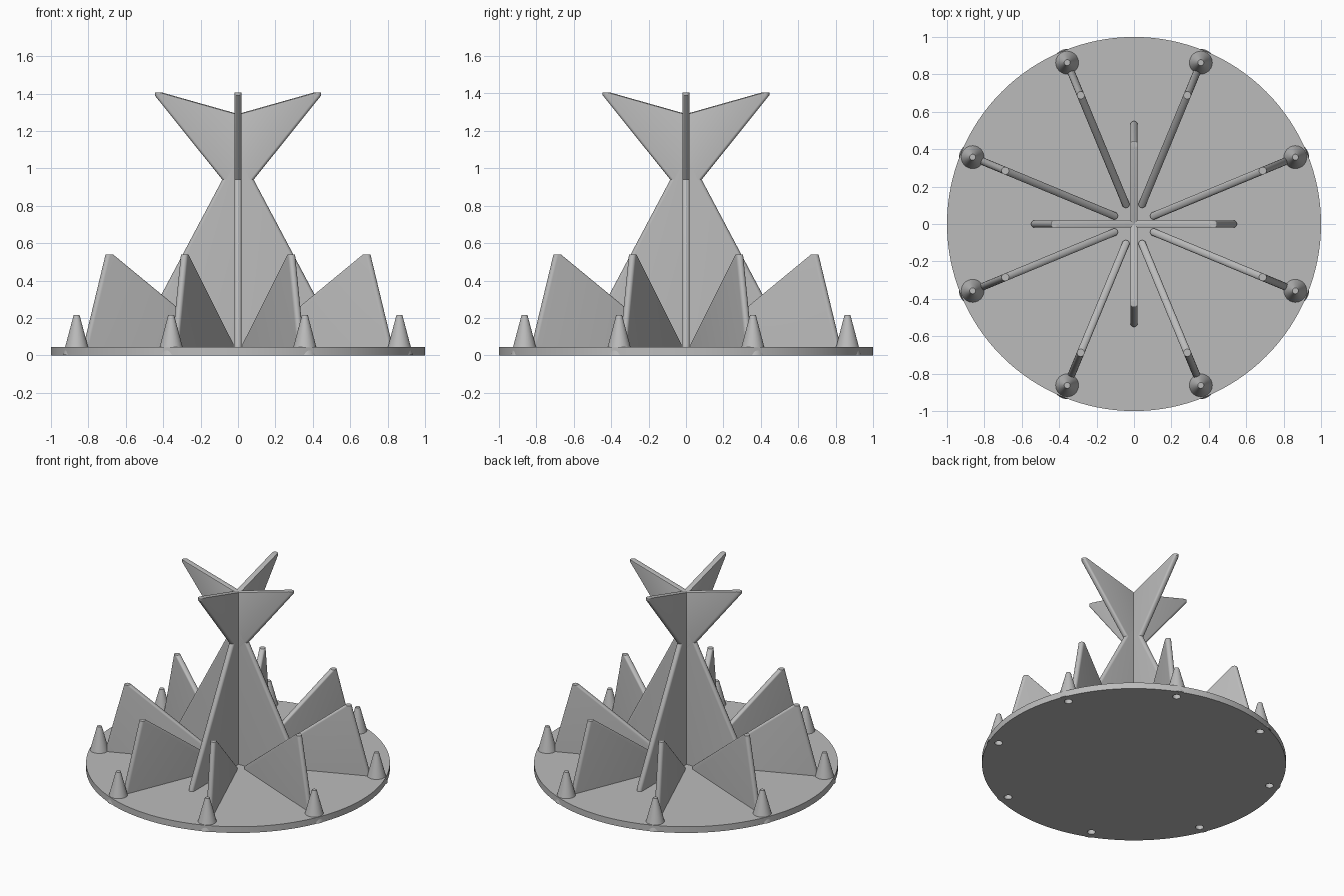
import bpy, bmesh
from math import cos, sin, pi, radians
from mathutils import Vector

cube = bpy.data.objects.get("Cube")
if cube:
    bpy.data.objects.remove(cube)

grey = bpy.data.materials.new("plain grey")
grey.use_nodes = True
grey.diffuse_color = (0.5, 0.5, 0.5, 1)
grey.node_tree.nodes["Principled BSDF"].inputs["Base Color"].default_value = (0.5, 0.5, 0.5, 1)

BASE_TOP = 0.045
ROD = 0.02          # half thickness of every plate
PEG_RING = 0.934    # distance of the pegs from the centre


def make(name, bm):
    bmesh.ops.recalc_face_normals(bm, faces=bm.faces)
    mesh = bpy.data.meshes.new(name)
    bm.to_mesh(mesh)
    bm.free()
    obj = bpy.data.objects.new(name, mesh)
    bpy.context.collection.objects.link(obj)
    mesh.materials.append(grey)
    return obj


def smooth(obj):
    bpy.ops.object.select_all(action='DESELECT')
    obj.select_set(True)
    bpy.context.view_layer.objects.active = obj
    bpy.ops.object.shade_smooth_by_angle(angle=radians(30))


def fin(name, angle, posts):
    """Convex hull around upright round posts (distance, bottom, top)."""
    bm = bmesh.new()
    for r, low, high in posts:
        for i in range(24):
            a = 2 * pi * i / 24
            x, y = r + ROD * cos(a), ROD * sin(a)
            for z in (low, high):
                bm.verts.new((x * cos(angle) - y * sin(angle),
                              x * sin(angle) + y * cos(angle), z))
    hull = bmesh.ops.convex_hull(bm, input=bm.verts[:])
    spare = {v for v in hull["geom_interior"] + hull["geom_unused"]
             if isinstance(v, bmesh.types.BMVert)}
    bmesh.ops.delete(bm, geom=list(spare), context='VERTS')
    bmesh.ops.dissolve_limit(bm, angle_limit=0.01, verts=bm.verts[:], edges=bm.edges[:])
    smooth(make(name, bm))


def lathe(name, profile, centre=(0, 0), steps=48):
    bm = bmesh.new()
    points = [bm.verts.new((centre[0] + r, centre[1], z)) for r, z in profile]
    edges = [bm.edges.new(pair) for pair in zip(points, points[1:])]
    bmesh.ops.spin(bm, geom=points + edges, cent=(*centre, 0), axis=(0, 0, 1),
                   angle=2 * pi, steps=steps, use_merge=True)
    bmesh.ops.remove_doubles(bm, verts=bm.verts[:], dist=0.0001)
    return make(name, bm)


# Round base with small holes under the pegs
base = lathe("base", [(0, 0), (1, 0), (1, BASE_TOP), (0, BASE_TOP)], steps=128)
spots = [(PEG_RING * cos(a), PEG_RING * sin(a))
         for a in (pi / 8 + k * pi / 4 for k in range(8))]
holes = bmesh.new()
for x, y in spots:
    ring = bmesh.ops.create_cone(holes, cap_ends=True, segments=24, radius1=0.027,
                                 radius2=0.027, depth=0.2)
    bmesh.ops.translate(holes, verts=ring["verts"], vec=Vector((x, y, 0)))
cutter = make("hole_cutter", holes)
cutter.hide_render = True
cutter.hide_set(True)
cut = base.modifiers.new("holes", 'BOOLEAN')
cut.object = cutter
cut.operation = 'DIFFERENCE'
bpy.context.view_layer.objects.active = base
base.select_set(True)
bpy.ops.object.modifier_apply(modifier=cut.name)
bpy.data.objects.remove(cutter)
smooth(base)

# Hollow tapered pegs near the rim
for n, spot in enumerate(spots):
    smooth(lathe(f"peg_{n + 1}",
                 [(0, 0.215), (0.016, 0.215), (0.073, 0.001), (0.027, 0.001),
                  (0.027, 0.1), (0, 0.1)], spot, 32))

# Low slanted fins between the centre and the pegs
for n in range(8):
    fin(f"low_fin_{n + 1}", pi / 8 + n * pi / 4,
        [(0.115, 0.03, 0.06), (0.745, 0.52, 0.54), (0.87, 0.03, 0.06)])

# Crossed central tower: spreading foot and flared crown on four sides
for n in range(4):
    angle = n * pi / 2
    fin(f"tower_foot_{n + 1}", angle, [(0, 0.03, 1.06), (0.53, 0.03, 0.06)])
    fin(f"tower_crown_{n + 1}", angle, [(0, 0.86, 1.285), (0.425, 1.39, 1.405)])
